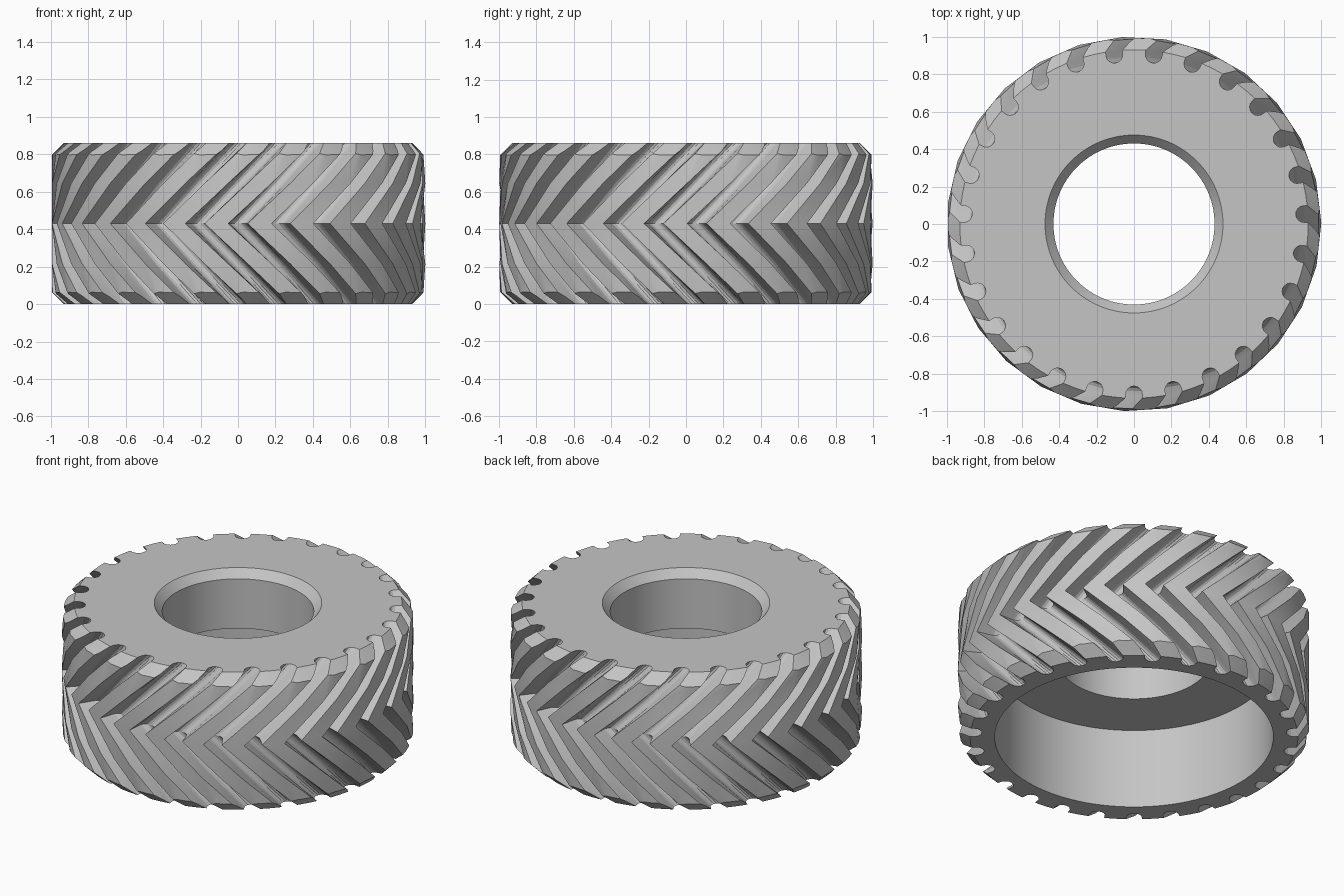
import bpy, bmesh, math

cube = bpy.data.objects.get("Cube")
if cube:
    bpy.data.objects.remove(cube, do_unlink=True)

GROOVES = 27
PITCH = math.tau / GROOVES
MID, HEIGHT = 0.43, 0.86
SLICE = 0.215          # height in which the tread turns by one pitch
OPENING = math.radians(3)

grey = bpy.data.materials.new("light_grey")
grey.use_nodes = True
colour = (0.56, 0.56, 0.56, 1)
grey.diffuse_color = colour
bsdf = next(n for n in grey.node_tree.nodes if n.type == 'BSDF_PRINCIPLED')
bsdf.inputs["Base Color"].default_value = colour


def skin(name, rings, wrap):
    """Join equal closed rings of points; wrap closes the tube on itself."""
    bm = bmesh.new()
    rows = [[bm.verts.new(p) for p in ring] for ring in rings]
    pairs = list(zip(rows, rows[1:]))
    if wrap:
        pairs.append((rows[-1], rows[0]))
    else:
        bm.faces.new(rows[0])
        bm.faces.new(rows[-1])
    for a, b in pairs:
        for i in range(len(a)):
            j = (i + 1) % len(a)
            bm.faces.new((a[i], a[j], b[j], b[i]))
    bmesh.ops.recalc_face_normals(bm, faces=bm.faces)
    if not wrap:
        bmesh.ops.triangulate(bm, faces=bm.faces)
    mesh = bpy.data.meshes.new(name)
    bm.to_mesh(mesh)
    bm.free()
    mesh.materials.append(grey)
    obj = bpy.data.objects.new(name, mesh)
    bpy.context.collection.objects.link(obj)
    return obj


def tread_ring(dz):
    """Outline with round-bottomed grooves, turned by its distance from the middle."""
    ring = []
    turn = abs(dz) / SLICE * PITCH - math.pi / 2
    far = math.cos(PITCH / 2) / math.cos(PITCH / 2 - 2 * OPENING)
    floor = [(0.912 - 0.045 * math.cos(t), 0.045 * math.sin(t))
             for t in (math.pi * (k / 8 - 0.5) for k in range(9))]
    local = [(math.cos(OPENING), -math.sin(OPENING))] + floor
    local.append((far * math.cos(OPENING), far * math.sin(OPENING)))
    for g in range(GROOVES):
        c, s = math.cos(turn + g * PITCH), math.sin(turn + g * PITCH)
        ring += [(u * c - v * s, u * s + v * c, MID + dz) for u, v in local]
    return ring


# Tyre body: turned section with chamfered shoulders, hub hole and wide recess
section = [(0.79, 0), (0.79, 0.5), (0.43, 0.5), (0.43, 0.81), (0.475, HEIGHT),
           (0.93, HEIGHT), (1.02, 0.77), (1.02, 0.09), (0.93, 0)]
SEG = 108
tyre = skin("tyre", [[(r * math.cos(a), r * math.sin(a), z) for r, z in section]
                     for a in (math.tau * i / SEG for i in range(SEG))], True)

# Chevron tread: twisted one way below the middle and back above it
tread = skin("tread_cutter",
             [tread_ring(dz) for dz in (-0.45, -SLICE, 0, SLICE, 0.45)], False)
tread.hide_render = True

cut = tyre.modifiers.new("chevron_tread", 'BOOLEAN')
cut.operation = 'INTERSECT'
cut.solver = 'EXACT'
cut.object = tread
bpy.ops.object.select_all(action='DESELECT')
bpy.context.view_layer.objects.active = tyre
tyre.select_set(True)
bpy.ops.object.modifier_apply(modifier=cut.name)
bpy.data.objects.remove(tread, do_unlink=True)
bpy.ops.object.shade_smooth_by_angle(angle=math.radians(24))
